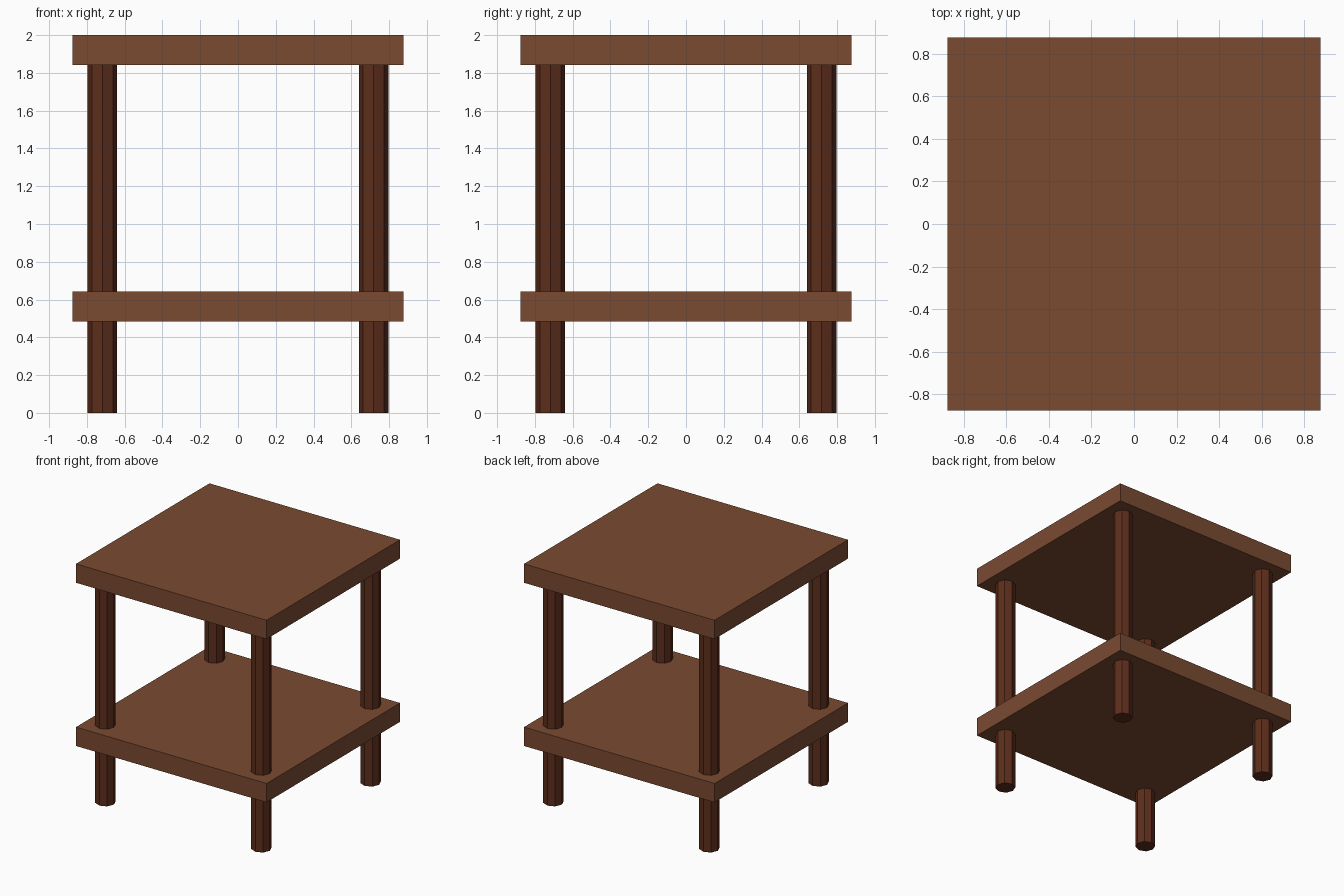
import bpy

if "Cube" in bpy.data.objects:
    bpy.data.objects.remove(bpy.data.objects["Cube"])


def material(name, color):
    mat = bpy.data.materials.new(name)
    mat.diffuse_color = (*color, 1.0)
    mat.use_nodes = True
    mat.node_tree.nodes["Principled BSDF"].inputs["Base Color"].default_value = mat.diffuse_color
    return mat


board_wood = material("board_wood", (0.195, 0.069, 0.031))
leg_wood = material("leg_wood", (0.107, 0.027, 0.011))

WIDTH, THICK = 1.754, 0.157
LEG_POS, LEG_RADIUS = 0.718, 0.078


def board(name, top):
    bpy.ops.mesh.primitive_cube_add(size=1, location=(0, 0, top - THICK / 2))
    obj = bpy.context.object
    obj.name = name
    obj.scale = (WIDTH, WIDTH, THICK)
    bpy.ops.object.transform_apply(location=False, rotation=False, scale=True)
    obj.data.materials.append(board_wood)


def leg(name, x, y):
    height = 2.0 - THICK
    bpy.ops.mesh.primitive_cylinder_add(vertices=8, radius=LEG_RADIUS, depth=height,
                                        location=(x, y, height / 2))
    obj = bpy.context.object
    obj.name = name
    obj.data.materials.append(leg_wood)


# Table top and lower shelf
board("table_top", 2.0)
board("lower_shelf", 0.642)

# Four octagonal legs running through the shelf
for side, sx in (("left", -1), ("right", 1)):
    for end, sy in (("front", -1), ("back", 1)):
        leg(f"{end}_{side}_leg", sx * LEG_POS, sy * LEG_POS)
